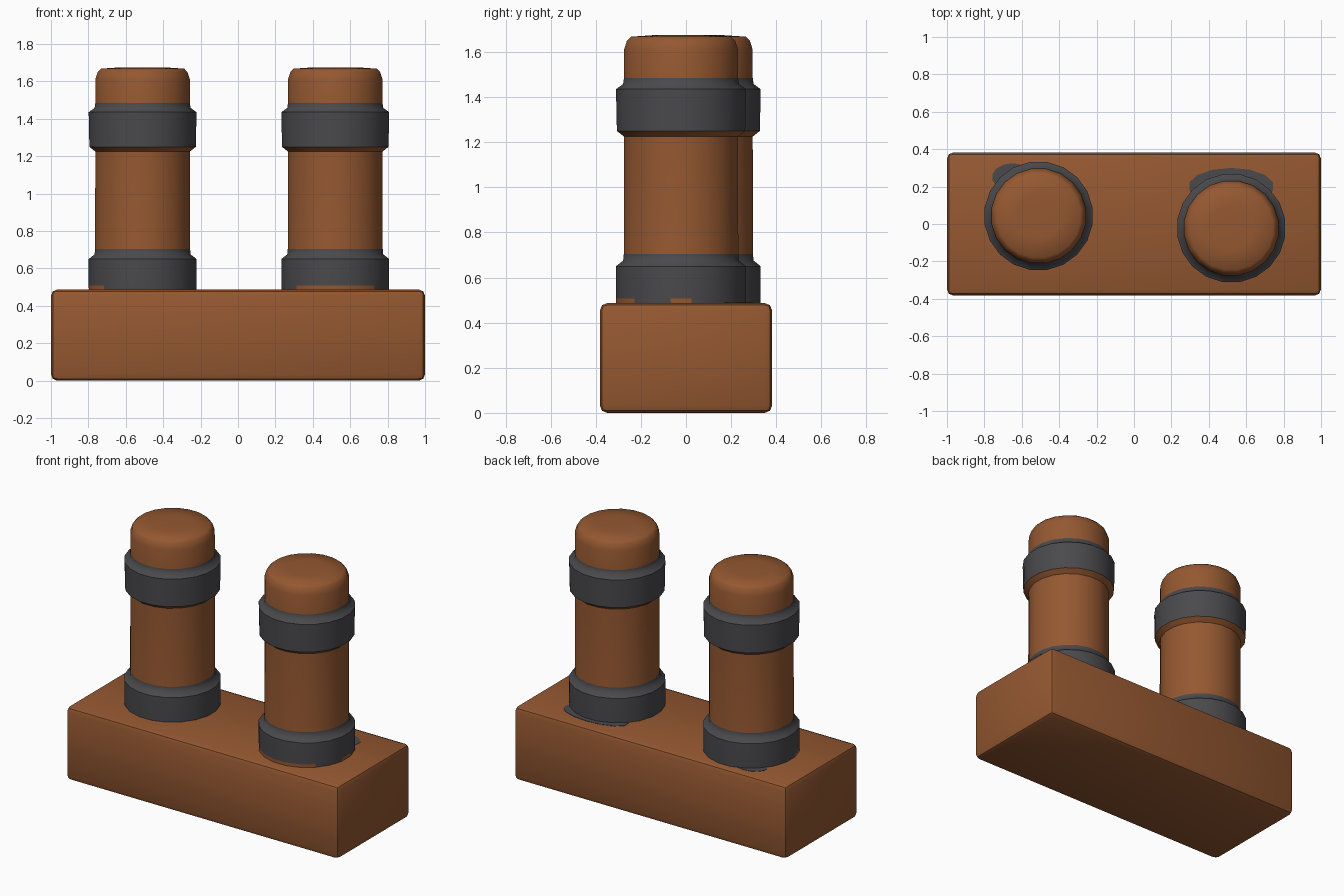
import bpy
import bmesh
from math import radians, pi, cos, sin

cube = bpy.data.objects.get("Cube")
if cube:
    bpy.data.objects.remove(cube, do_unlink=True)


def make_material(name, colour):
    mat = bpy.data.materials.new(name)
    mat.use_nodes = True
    mat.diffuse_color = colour
    mat.node_tree.nodes["Principled BSDF"].inputs["Base Color"].default_value = colour
    return mat


brown = make_material("rust brown", (0.30, 0.098, 0.031, 1))
grey = make_material("dark grey", (0.068, 0.068, 0.075, 1))


def finish(name, bm, mats, angle):
    bmesh.ops.recalc_face_normals(bm, faces=bm.faces[:])
    mesh = bpy.data.meshes.new(name)
    bm.to_mesh(mesh)
    bm.free()
    obj = bpy.data.objects.new(name, mesh)
    bpy.context.collection.objects.link(obj)
    for mat in mats:
        mesh.materials.append(mat)
    bpy.ops.object.select_all(action='DESELECT')
    obj.select_set(True)
    bpy.context.view_layer.objects.active = obj
    bpy.ops.object.shade_smooth_by_angle(angle=radians(angle))
    return obj


BASE_TOP = 0.487
SIDES = 20

# Base block with chamfered edges
bm = bmesh.new()
bmesh.ops.create_cube(bm, size=1)
for v in bm.verts:
    v.co.x *= 2
    v.co.y *= 0.764
    v.co.z = (v.co.z + 0.5) * BASE_TOP
bmesh.ops.bevel(bm, geom=bm.edges[:], offset=0.033, segments=2, profile=0.5,
                affect='EDGES')
finish("base_block", bm, [brown], 40)

# Post outline as (radius, height), from the base to the domed top
PROFILE = [(0.29, 0.45), (0.292, 0.508), (0.292, 0.65), (0.26, 0.675),
           (0.257, 0.705), (0.256, 1.225), (0.288, 1.25), (0.292, 1.435),
           (0.26, 1.458), (0.256, 1.485), (0.256, 1.61), (0.243, 1.65),
           (0.225, 1.668), (0.12, 1.675)]


def post(name, x, y, bare):
    """Lathe the outline; bare(dx, dy) marks where the foot stays brown."""
    bm = bmesh.new()
    rings = []
    for r, z in PROFILE:
        angles = [2 * pi * (i + 0.5) / SIDES for i in range(SIDES)]
        rings.append([bm.verts.new((x + r * cos(a), y + r * sin(a), z)) for a in angles])
    for low, high in zip(rings, rings[1:]):
        for i in range(SIDES):
            j = (i + 1) % SIDES
            bm.faces.new((low[i], low[j], high[j], high[i]))
    bm.faces.new(rings[-1])
    bm.faces.new(rings[0])
    # Grey collars at the foot and near the top
    for f in bm.faces:
        c = f.calc_center_median()
        collar = c.z < 0.7 or 1.245 < c.z < 1.483
        if c.z < 0.5 and bare(c.x - x, c.y - y):
            collar = False
        f.material_index = int(collar)
    finish(name, bm, [brown, grey], 50)


post("right_post", -0.51, 0.043, lambda dx, dy: dx < -0.2 and dy < 0)
post("left_post", 0.52, -0.022, lambda dx, dy: dy < -0.2 or (dx > 0.27 and abs(dy) < 0.06))


# Grey paint spill on the base behind each post
def spill(name, x, y, rx, ry):
    bm = bmesh.new()
    bmesh.ops.create_cone(bm, cap_ends=True, segments=14, radius1=1, radius2=1, depth=1)
    for v in bm.verts:
        v.co = (x + v.co.x * rx, y + v.co.y * ry, BASE_TOP + v.co.z * 0.004)
    finish(name, bm, [grey], 30)


spill("right_paint_spill", -0.65, 0.25, 0.11, 0.075)
spill("left_paint_spill", 0.52, 0.20, 0.23, 0.10)
